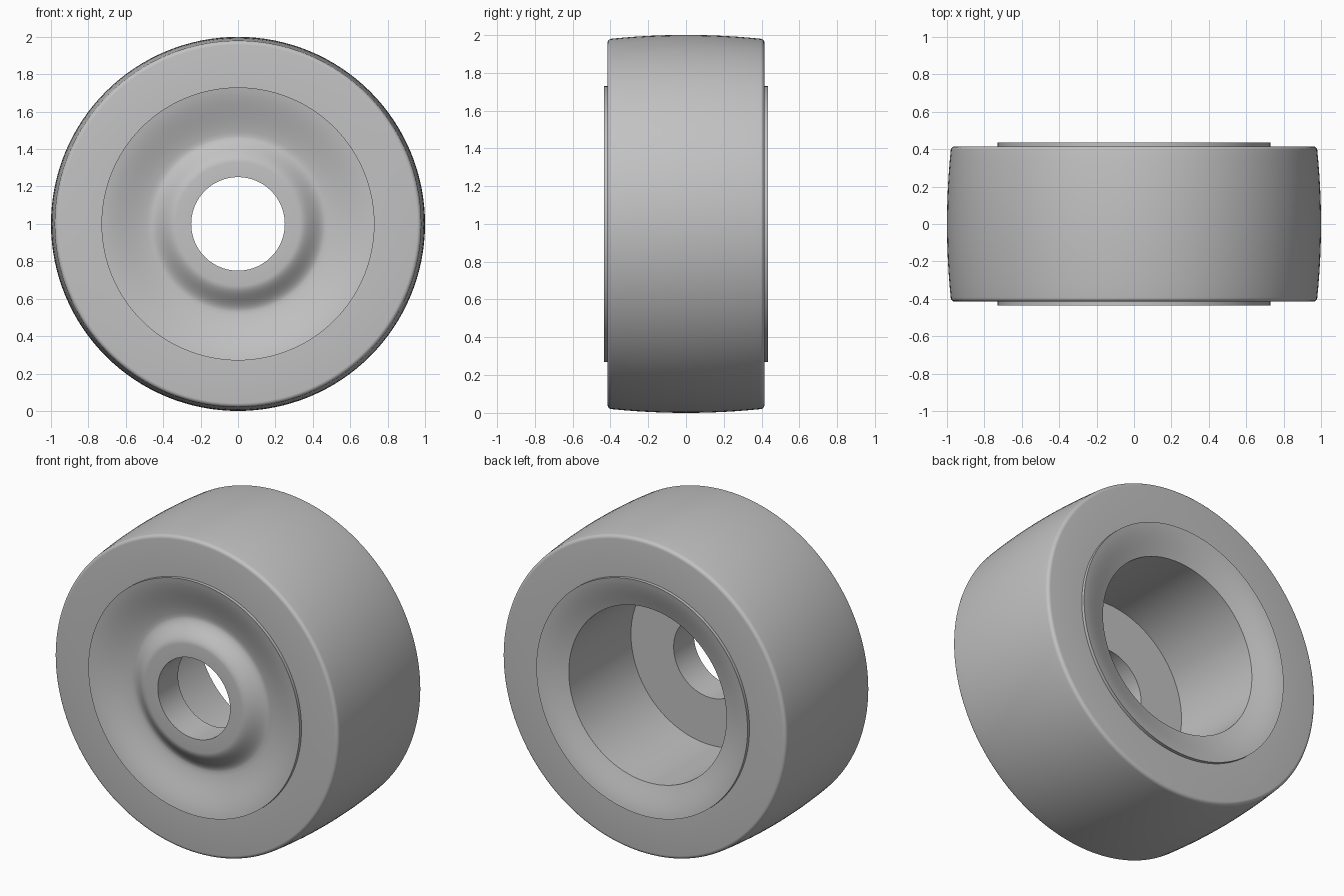
import bpy
import bmesh
import math
from mathutils import Vector

cube = bpy.data.objects.get("Cube")
if cube:
    bpy.data.objects.remove(cube, do_unlink=True)

SEGMENTS = 128
AXLE = Vector((0, 0, 1))

grey = bpy.data.materials.new("mid_grey")
grey.use_nodes = True
GREY = (0.54, 0.54, 0.54, 1)
grey.diffuse_color = GREY
grey.node_tree.nodes["Principled BSDF"].inputs["Base Color"].default_value = GREY


def lathe(name, profile):
    """Turn a closed (radius, y) profile around the axle."""
    bm = bmesh.new()
    verts = [bm.verts.new((r, y, AXLE.z)) for r, y in profile]
    edges = [bm.edges.new((a, b)) for a, b in zip(verts, verts[1:] + verts[:1])]
    bmesh.ops.spin(bm, geom=verts + edges, cent=AXLE, axis=(0, 1, 0),
                   angle=math.tau, steps=SEGMENTS)
    bmesh.ops.remove_doubles(bm, verts=bm.verts, dist=1e-4)
    bmesh.ops.recalc_face_normals(bm, faces=bm.faces)
    mesh = bpy.data.meshes.new(name)
    bm.to_mesh(mesh)
    bm.free()
    mesh.materials.append(grey)
    obj = bpy.data.objects.new(name, mesh)
    bpy.context.collection.objects.link(obj)
    bpy.ops.object.select_all(action='DESELECT')
    obj.select_set(True)
    bpy.context.view_layer.objects.active = obj
    bpy.ops.object.shade_smooth_by_angle(angle=math.radians(30))
    return obj


# Tyre: crowned tread, rounded shoulders, flat side walls
HALF, RIM, FILLET = 0.415, 0.73, 0.022
tread = [(1 - 0.02 * (i / 6) ** 2, (HALF - FILLET) * i / 6) for i in range(7)]
shoulder = [(0.98 - FILLET + FILLET * math.cos(a), HALF - FILLET + FILLET * math.sin(a))
            for a in (math.pi / 2 * i / 5 for i in range(1, 6))]
half_tyre = tread + shoulder + [(RIM, HALF)]
lathe("tyre", half_tyre + [(r, -y) for r, y in reversed(half_tyre[1:])])

# Hub: dished faces, raised centre boss in front, wide bore behind
LIP, BORE, HOLE, WEB = 0.435, 0.545, 0.25, -0.235


def dish(r):
    """Depth of the dish below the lip at a radius."""
    t = (RIM - r) / (RIM - 0.47)
    return 0.075 * (0.5 * t + 0.5 * t * t * (3 - 2 * t))


def boss(r):
    """Depth of the boss flank, blending from its flat top to the dish."""
    t = (r - 0.33) / (0.47 - 0.33)
    return 0.075 * t * t * (3 - 2 * t)


dish_radii = [RIM - (RIM - 0.47) * i / 12 for i in range(13)]
boss_radii = [0.47 - (0.47 - 0.33) * i / 12 for i in range(1, 13)]
front = [(r, dish(r) - LIP) for r in dish_radii]
front += [(r, boss(r) - LIP) for r in boss_radii] + [(HOLE, -LIP)]
back_radii = [BORE + (RIM - BORE) * i / 10 for i in range(11)]
back = [(HOLE, WEB), (BORE, WEB)] + [(r, LIP - dish(r)) for r in back_radii]
lathe("hub", front + back)
